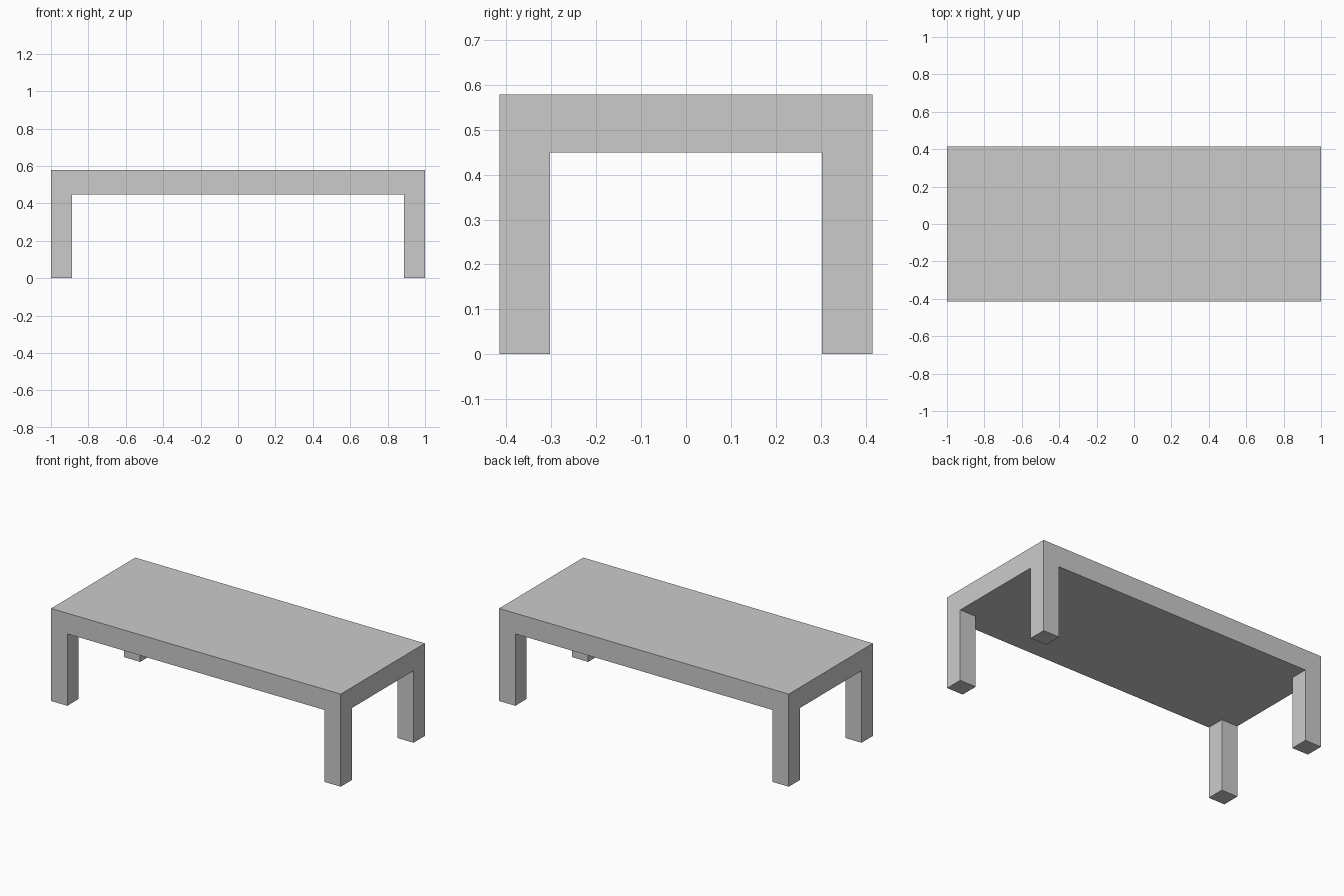
import bpy
import bmesh
from mathutils import Matrix, Vector

if "Cube" in bpy.data.objects:
    bpy.data.objects.remove(bpy.data.objects["Cube"])

LENGTH, DEPTH, HEIGHT = 2.0, 0.83, 0.578
LEG = 0.112        # square leg width
UNDERSIDE = 0.449  # height of the tabletop's lower face

bm = bmesh.new()

# Tabletop slab
thickness = HEIGHT - UNDERSIDE
slab = Matrix.LocRotScale(Vector((0, 0, UNDERSIDE + thickness / 2)), None,
                          Vector((LENGTH, DEPTH, thickness)))
bmesh.ops.create_cube(bm, size=1, matrix=slab)

# Loop cuts marking the leg footprints
for axis, size in ((Vector((1, 0, 0)), LENGTH), (Vector((0, 1, 0)), DEPTH)):
    for side in (-1, 1):
        bmesh.ops.bisect_plane(bm, geom=bm.verts[:] + bm.edges[:] + bm.faces[:],
                               plane_co=axis * side * (size / 2 - LEG), plane_no=axis)

# Four legs pulled down from the corner faces, flush with the top's sides
bm.normal_update()
corners = []
for f in bm.faces:
    c = f.calc_center_median()
    if (f.normal.z < -0.9 and abs(c.x) > LENGTH / 2 - LEG
            and abs(c.y) > DEPTH / 2 - LEG):
        corners.append(f)
legs = bmesh.ops.extrude_face_region(bm, geom=corners)["geom"]
for v in legs:
    if isinstance(v, bmesh.types.BMVert):
        v.co.z = 0
bmesh.ops.delete(bm, geom=[f for f in corners if f.is_valid], context='FACES_ONLY')
bmesh.ops.recalc_face_normals(bm, faces=bm.faces[:])

mesh = bpy.data.meshes.new("coffee_table")
bm.to_mesh(mesh)
bm.free()
bpy.context.collection.objects.link(bpy.data.objects.new("coffee_table", mesh))
